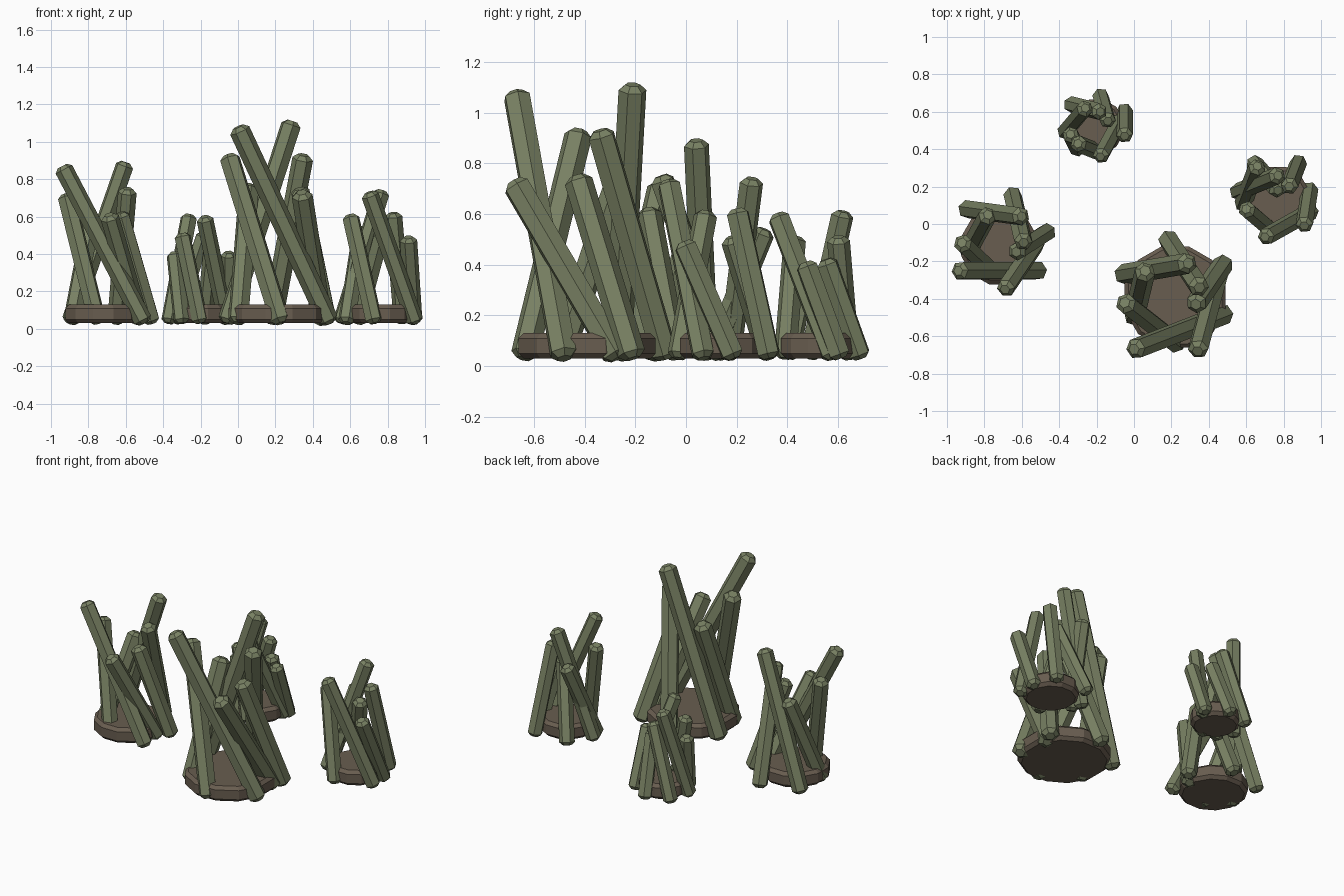
import bpy
import bmesh
from math import pi
from mathutils import Vector, Matrix

default_cube = bpy.data.objects.get("Cube")
if default_cube:
    bpy.data.objects.remove(default_cube, do_unlink=True)


def make_material(name, colour):
    mat = bpy.data.materials.new(name)
    mat.use_nodes = True
    mat.diffuse_color = colour
    shader = next(n for n in mat.node_tree.nodes if n.type == "BSDF_PRINCIPLED")
    shader.inputs["Base Color"].default_value = colour
    return mat


stick_green = make_material("moss green", (0.19, 0.22, 0.125, 1))
earth_brown = make_material("earth brown", (0.14, 0.11, 0.08, 1))


def chamfered_prism(name, start, end, radius, sides, chamfer, mat, turn=0.0):
    """Flat-faced prism between two points, with chamfered rims at both ends."""
    start, end = Vector(start), Vector(end)
    axis = end - start
    bm = bmesh.new()
    bmesh.ops.create_cone(bm, cap_ends=True, segments=sides, radius1=radius,
                          radius2=radius, depth=axis.length,
                          matrix=Matrix.Rotation(turn, 4, "Z"))
    rims = [e for e in bm.edges if abs(e.verts[0].co.z - e.verts[1].co.z) < chamfer]
    bmesh.ops.bevel(bm, geom=rims, offset=chamfer, segments=1, affect="EDGES")
    rotation = Vector((0, 0, 1)).rotation_difference(axis).to_matrix().to_4x4()
    bm.transform(Matrix.Translation((start + end) / 2) @ rotation)
    mesh = bpy.data.meshes.new(name)
    bm.to_mesh(mesh)
    bm.free()
    mesh.materials.append(mat)
    obj = bpy.data.objects.new(name, mesh)
    bpy.context.collection.objects.link(obj)
    return obj


def build_cluster(name, centre, disc_radius, stick_radius, sticks):
    """Earth disc ringed by leaning stakes: (foot x, foot y, tip x, tip y, tip z)."""
    x, y = centre
    chamfered_prism(name + "_earth_disc", (x, y, 0.03), (x, y, 0.13),
                    disc_radius, 12, 0.02, earth_brown, pi / 12)
    for i, (fx, fy, tx, ty, tz) in enumerate(sticks, 1):
        chamfered_prism(f"{name}_stake_{i}", (fx, fy, 0.03), (tx, ty, tz),
                        stick_radius, 6, stick_radius * 0.4, stick_green, i * pi / 5)


# Large front cluster
build_cluster("front", (0.22, -0.39), 0.28, 0.056, [
    (0.49, -0.48, 0.0, -0.67, 1.08),
    (-0.06, -0.27, 0.29, -0.21, 1.11),
    (0.23, -0.64, -0.05, -0.42, 0.93),
    (0.18, -0.08, 0.35, -0.34, 0.93),
    (0.48, -0.21, 0.33, -0.43, 0.75),
    (0.45, -0.27, 0.34, -0.68, 0.73),
    (0, -0.5, 0.06, -0.25, 0.77),
])

# Right-hand cluster
build_cluster("right", (-0.72, -0.12), 0.21, 0.05, [
    (-0.5, -0.25, -0.94, -0.25, 0.87),
    (-0.9, 0.08, -0.6, 0.04, 0.89),
    (-0.75, -0.26, -0.92, -0.1, 0.72),
    (-0.65, 0.16, -0.59, -0.1, 0.75),
    (-0.46, -0.04, -0.63, -0.15, 0.62),
    (-0.52, -0.1, -0.69, -0.35, 0.61),
    (-0.89, -0.15, -0.78, 0.05, 0.6),
])

# Left-hand cluster
build_cluster("left", (0.77, 0.14), 0.17, 0.047, [
    (0.95, 0.07, 0.7, -0.07, 0.73),
    (0.55, 0.17, 0.77, 0.26, 0.74),
    (0.73, -0.03, 0.6, 0.08, 0.61),
    (0.88, 0.33, 0.83, 0.2, 0.62),
    (0.64, 0.33, 0.77, 0.18, 0.51),
    (0.94, 0.19, 0.91, -0.01, 0.49),
    (0.58, 0.1, 0.66, 0.31, 0.54),
])

# Small back cluster
build_cluster("back", (-0.2, 0.52), 0.15, 0.045, [
    (-0.06, 0.58, -0.18, 0.36, 0.6),
    (-0.37, 0.49, -0.26, 0.62, 0.61),
    (-0.2, 0.39, -0.3, 0.43, 0.51),
    (-0.18, 0.69, -0.14, 0.55, 0.42),
    (-0.34, 0.64, -0.18, 0.6, 0.51),
    (-0.05, 0.61, -0.05, 0.47, 0.41),
    (-0.3, 0.4, -0.34, 0.48, 0.41),
])
